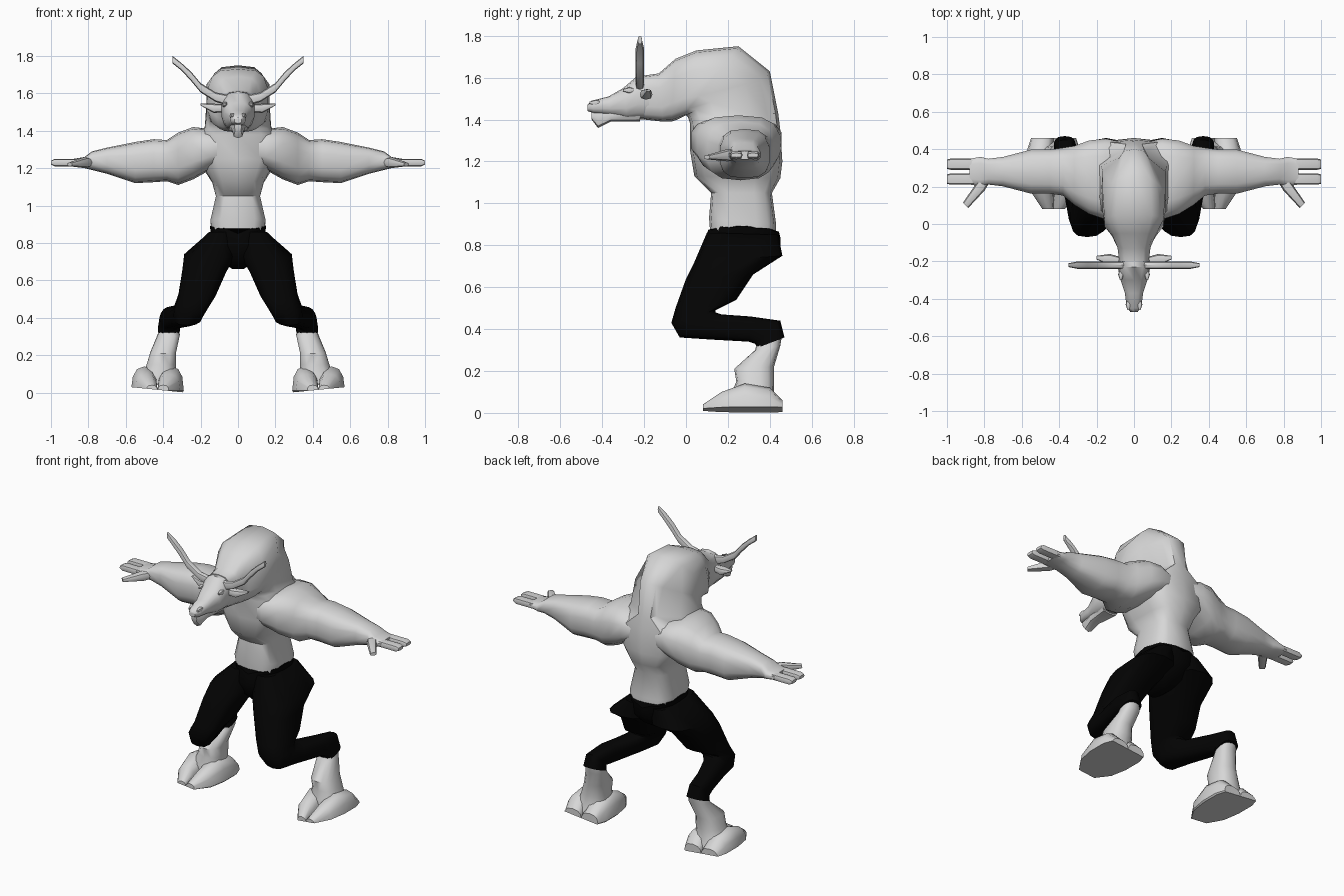
import bpy, bmesh
from math import sin, cos, pi, copysign
from mathutils import Vector

if "Cube" in bpy.data.objects:
    bpy.data.objects.remove(bpy.data.objects["Cube"])


def material(name, value):
    mat = bpy.data.materials.new(name)
    mat.use_nodes = True
    colour = (value, value, value, 1)
    mat.diffuse_color = colour
    mat.node_tree.nodes["Principled BSDF"].inputs["Base Color"].default_value = colour
    return mat


hide = material("pale grey hide", 0.68)
cloth = material("black cloth", 0.001)

ACROSS = Vector((1, 0, 0))
DEPTH = Vector((0, 1, 0))
UP = Vector((0, 0, 1))


# A ring is a centre, a vector to its far end, and a half width across it
def ring(front, back, half, x=0):
    """Ring in a plane that holds the x axis, from its front and back (y, z) points."""
    start, end = Vector((x, *front)), Vector((x, *back))
    return (start + end) / 2, (end - start) / 2, half


def station(x, y, z, wide, tall):
    """Upright ring around a centre, for limbs that run sideways or forwards."""
    return Vector((x, y, z)), UP * tall, wide


def loft(name, rings, axis=ACROSS, mat=hide, mirror=False, sides=14, boxy=0.8, adjust=None):
    """Skin a row of rounded-box rings, and close both ends."""
    bm = bmesh.new()
    angles = [2 * pi * i / sides for i in range(sides)]

    def rounded(value):
        return copysign(abs(value) ** boxy, value)

    loops = [[bm.verts.new(centre + reach * rounded(cos(a)) + axis * half * rounded(sin(a)))
              for a in angles] for centre, reach, half in rings]
    for lower, upper in zip(loops, loops[1:]):
        for i in range(sides):
            j = (i + 1) % sides
            bm.faces.new((lower[i], lower[j], upper[j], upper[i]))
    bm.faces.new(loops[0])
    bm.faces.new(loops[-1])
    if adjust:
        adjust(loops)
    bmesh.ops.recalc_face_normals(bm, faces=bm.faces)
    mesh = bpy.data.meshes.new(name)
    bm.to_mesh(mesh)
    bm.free()
    mesh.materials.append(mat)
    part = bpy.data.objects.new(name, mesh)
    bpy.context.collection.objects.link(part)
    if mirror:
        part.modifiers.new("mirror", 'MIRROR').use_mirror_merge = False
    bpy.ops.object.select_all(action='DESELECT')
    part.select_set(True)
    bpy.context.view_layer.objects.active = part
    bpy.ops.object.shade_smooth_by_angle(angle=pi / 4)
    return part


# Torso bending over into the hump and neck, pinched to a ridge between the shoulders
def pinch_back(loops):
    for loop, pinch in zip(loops[6:], (0.4, 0.55, 0.85)):
        for vert in loop[:3] + loop[-2:]:
            vert.co.x *= pinch


loft("torso_and_hump", [
    ring(front=(.12, .8), back=(.43, .8), half=.13),
    ring(front=(.11, .93), back=(.43, .9), half=.15),
    ring(front=(.12, 1.05), back=(.41, 1.05), half=.12),
    ring(front=(.04, 1.13), back=(.45, 1.12), half=.14),
    ring(front=(.02, 1.25), back=(.46, 1.2), half=.2),
    ring(front=(.02, 1.38), back=(.45, 1.35), half=.21),
    ring(front=(.01, 1.41), back=(.44, 1.43), half=.18),
    ring(front=(0, 1.42), back=(.4, 1.63), half=.17),
    ring(front=(-.02, 1.41), back=(.25, 1.75), half=.17),
    ring(front=(-.04, 1.4), back=(.05, 1.73), half=.16),
    ring(front=(-.07, 1.39), back=(-.05, 1.69), half=.12),
    ring(front=(-.11, 1.39), back=(-.13, 1.62), half=.09),
    ring(front=(-.2, 1.4), back=(-.2, 1.61), half=.08),
], boxy=0.6, adjust=pinch_back)

# Long muzzle, lower jaw with a short beard
loft("head", [
    ring(front=(-.15, 1.4), back=(-.15, 1.6), half=.08),
    ring(front=(-.22, 1.4), back=(-.23, 1.61), half=.09),
    ring(front=(-.28, 1.4), back=(-.3, 1.55), half=.075),
    ring(front=(-.36, 1.42), back=(-.37, 1.51), half=.05),
    ring(front=(-.44, 1.43), back=(-.45, 1.49), half=.04),
    ring(front=(-.47, 1.44), back=(-.47, 1.47), half=.02),
])
loft("jaw", [
    ring(front=(-.22, 1.39), back=(-.22, 1.46), half=.06),
    ring(front=(-.36, 1.39), back=(-.36, 1.45), half=.04),
    ring(front=(-.42, 1.36), back=(-.42, 1.44), half=.03),
    ring(front=(-.45, 1.4), back=(-.45, 1.44), half=.02),
], sides=8)
for name, x, y, z in (("brow", .07, -.27, 1.54), ("nostril", .03, -.43, 1.48)):
    loft(name, [station(x, y + step, z, size, size)
                for step, size in ((-.03, .005), (0, .015), (.03, .005))],
         mirror=True, sides=8)

# Ears and upswept horns
loft("ear", [
    station(x=.06, y=-.2, z=1.52, wide=.02, tall=.02),
    station(x=.13, y=-.19, z=1.52, wide=.03, tall=.025),
    station(x=.2, y=-.18, z=1.54, wide=.01, tall=.005),
], axis=DEPTH, mirror=True, sides=8)
loft("horn", [
    station(x=.04, y=-.22, z=1.56, wide=.02, tall=.03),
    station(x=.12, y=-.22, z=1.58, wide=.02, tall=.025),
    station(x=.2, y=-.22, z=1.63, wide=.02, tall=.025),
    station(x=.25, y=-.22, z=1.69, wide=.02, tall=.025),
    station(x=.3, y=-.22, z=1.74, wide=.02, tall=.02),
    station(x=.35, y=-.22, z=1.78, wide=.01, tall=.02),
], axis=DEPTH, mirror=True, sides=8)

# Outstretched arm: shoulder, upper arm, forearm, wrist and palm
loft("arm", [
    station(x=.06, y=.24, z=1.3, wide=.2, tall=.08),
    station(x=.15, y=.24, z=1.3, wide=.22, tall=.11),
    station(x=.24, y=.25, z=1.28, wide=.2, tall=.14),
    station(x=.32, y=.26, z=1.25, wide=.16, tall=.14),
    station(x=.38, y=.28, z=1.24, wide=.13, tall=.11),
    station(x=.45, y=.28, z=1.24, wide=.12, tall=.115),
    station(x=.55, y=.28, z=1.23, wide=.12, tall=.11),
    station(x=.7, y=.28, z=1.24, wide=.08, tall=.07),
    station(x=.78, y=.28, z=1.24, wide=.07, tall=.05),
    station(x=.82, y=.28, z=1.23, wide=.08, tall=.03),
    station(x=.88, y=.28, z=1.23, wide=.07, tall=.02),
], axis=DEPTH, mirror=True, boxy=0.7)

# Two thick fingers and a splayed thumb
for name, y in (("front_finger", .24), ("back_finger", .32)):
    loft(name, [
        station(x=.84, y=y, z=1.23, wide=.03, tall=.02),
        station(x=.98, y=y, z=1.23, wide=.03, tall=.02),
        station(x=1, y=y, z=1.23, wide=.025, tall=.01),
    ], axis=DEPTH, mirror=True, sides=8, boxy=0.6)
loft("thumb", [
    station(x=.79, y=.25, z=1.23, wide=.03, tall=.02),
    station(x=.82, y=.2, z=1.23, wide=.03, tall=.03),
    station(x=.9, y=.1, z=1.22, wide=.02, tall=.01),
], axis=(ACROSS + DEPTH).normalized(), mirror=True, sides=8)


# Trousers: the ragged waist edge rises over the hips
def ragged_waist(loops):
    for i, vert in enumerate(loops[-1]):
        vert.co.z += abs(vert.co.x) * 0.25 + i % 2 * 0.01


loft("trouser_seat", [
    ring(front=(.16, .66), back=(.3, .66), half=.03),
    ring(front=(.11, .71), back=(.38, .71), half=.1),
    ring(front=(.08, .79), back=(.45, .78), half=.14),
    ring(front=(.1, .85), back=(.45, .84), half=.15),
], mat=cloth, sides=20, adjust=ragged_waist)
loft("trouser_leg", [
    ring(front=(.1, .86), back=(.44, .85), half=.07, x=.09),
    ring(front=(.04, .72), back=(.46, .75), half=.14, x=.15),
    ring(front=(0, .64), back=(.32, .66), half=.12, x=.18),
    ring(front=(-.05, .5), back=(.24, .54), half=.1, x=.22),
    ring(front=(-.07, .43), back=(.14, .49), half=.09, x=.25),
    ring(front=(-.03, .36), back=(.14, .48), half=.08, x=.27),
    ring(front=(.12, .35), back=(.17, .47), half=.07, x=.3),
    ring(front=(.3, .34), back=(.31, .46), half=.06, x=.35),
    ring(front=(.33, .33), back=(.45, .44), half=.05, x=.37),
    ring(front=(.34, .31), back=(.47, .36), half=.06, x=.37),
], mat=cloth, mirror=True, boxy=0.7)

# Shank running down into the foot
loft("shank", [
    ring(front=(.34, .34), back=(.46, .38), half=.05, x=.37),
    ring(front=(.33, .3), back=(.45, .32), half=.06, x=.37),
    ring(front=(.23, .21), back=(.42, .22), half=.07, x=.4),
    ring(front=(.24, .15), back=(.42, .15), half=.08, x=.41),
    ring(front=(.22, .1), back=(.42, .1), half=.09, x=.42),
    ring(front=(.22, .04), back=(.44, .04), half=.11, x=.43),
], mirror=True)


# Cloven hoof: two pointed toes with flat soles and a cleft between them
def flat_sole(loops):
    for loop in loops:
        for vert in loop:
            vert.co.z = max(vert.co.z, vert.co.x * 0.1 - 0.028)


for name, out in (("outer_hoof", 1), ("inner_hoof", -1)):
    loft(name, [
        station(x=.43 + out * gap, y=y, z=.01, wide=gap, tall=tall)
        for y, gap, tall in ((.46, .06, .05), (.4, .07, .11), (.28, .07, .13),
                             (.17, .06, .09), (.08, .03, .03))
    ], mirror=True, sides=12, adjust=flat_sole)
